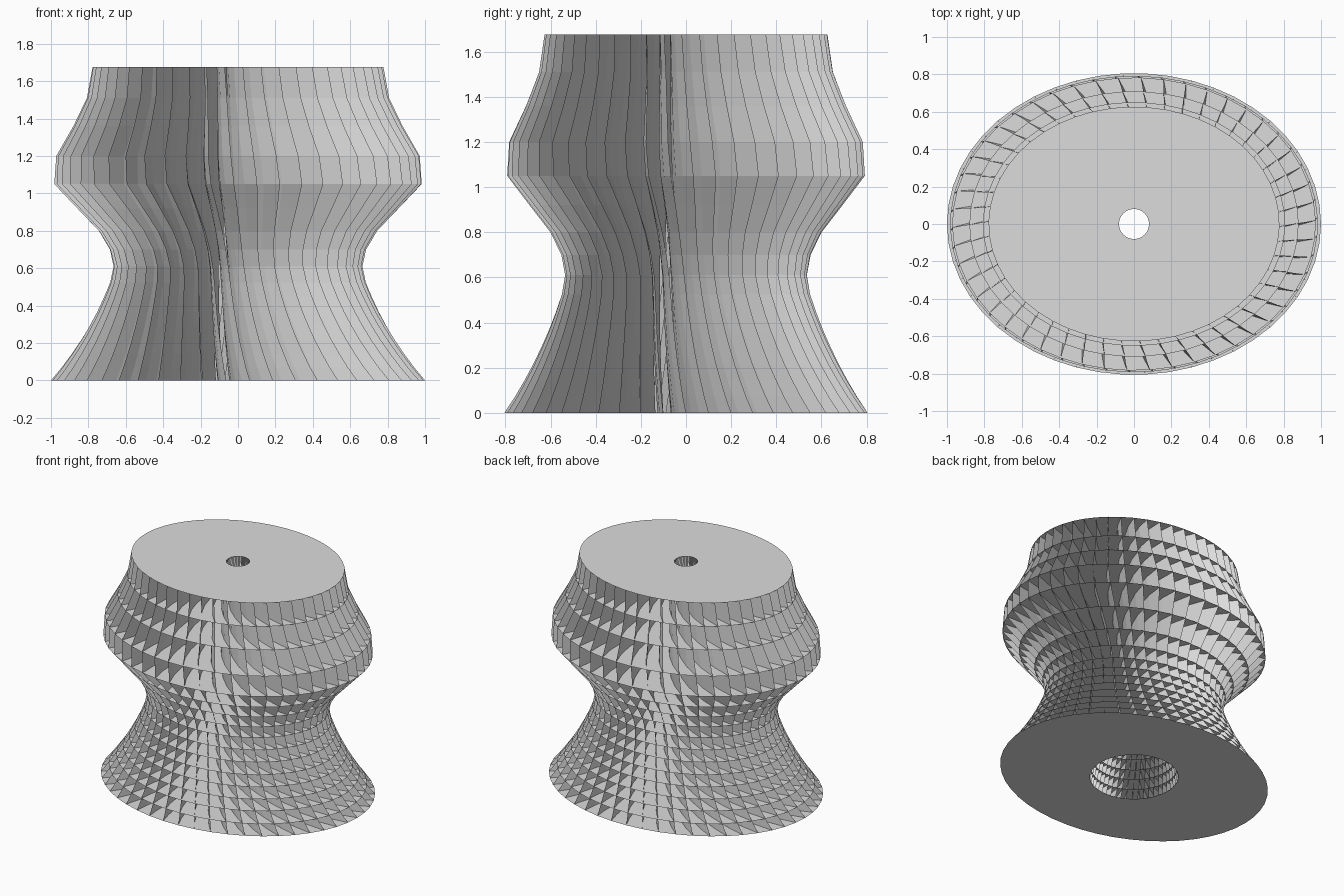
import bpy, bmesh, math

cube = bpy.data.objects.get("Cube")
if cube:
    bpy.data.objects.remove(cube, do_unlink=True)

BLADES = 50
SEGMENTS = 5                          # straight steps along each curved blade
DEPTH_RATIO = 0.806                   # the outer rim is an ellipse
HEIGHT = 1.675
SWEEP = math.radians(12)              # angle each blade sweeps from bore to rim
RIM_TWIST = math.radians(1)           # turn per level at the rim
BORE_TWIST = math.radians(1.5)        # turn per level at the bore

grey = bpy.data.materials.new("plain_grey")
grey.use_nodes = True
colour = (0.72, 0.72, 0.72, 1)
grey.diffuse_color = colour
grey.node_tree.nodes["Principled BSDF"].inputs["Base Color"].default_value = colour

# Height and outer radius of each level: flared foot, waist, belly, straight neck
levels = [(0, 1.0), (.07, .942), (.145, .887), (.215, .84), (.29, .795), (.365, .754),
          (.445, .716), (.525, .683), (.61, .665), (.70, .685), (.80, .745), (.92, .86),
          (1.05, .983), (1.2, .972), (1.36, .88), (1.51, .808), (HEIGHT, .778)]


def rings(bm, n):
    """Rings of one level, from the round bore out to the oval rim."""
    z, radius = levels[n]
    bore = 0.305 + (0.08 - 0.305) * z / HEIGHT
    bore_turn = -SWEEP - BORE_TWIST * n
    rim_turn = -RIM_TWIST * n
    result = []
    for s in range(SEGMENTS + 1):
        t = s / SEGMENTS
        rx = bore + (radius - bore) * t
        ry = bore + (radius * DEPTH_RATIO - bore) * t
        turn = bore_turn + (rim_turn - bore_turn) * t
        angles = [2 * math.pi * i / BLADES + turn for i in range(BLADES)]
        result.append([bm.verts.new((rx * math.cos(a), ry * math.sin(a), z)) for a in angles])
    return result


def finish(bm, name):
    mesh = bpy.data.meshes.new(name)
    bm.to_mesh(mesh)
    bm.free()
    mesh.materials.append(grey)
    bpy.context.collection.objects.link(bpy.data.objects.new(name, mesh))


# Flat oval shelves, one per level, each with a round hole
bm = bmesh.new()
for n in range(len(levels)):
    level = rings(bm, n)
    for inner, outer in zip(level, level[1:]):
        for i in range(BLADES):
            j = (i + 1) % BLADES
            face = bm.faces.new((inner[i], outer[i], outer[j], inner[j]))
            if n == 0:
                face.normal_flip()
finish(bm, "shelves")

# Curved upright blades between the shelves
bm = bmesh.new()
stack = [rings(bm, n) for n in range(len(levels))]
for low, high in zip(stack, stack[1:]):
    for s in range(SEGMENTS):
        for i in range(BLADES):
            bm.faces.new((low[s][i], low[s + 1][i], high[s + 1][i], high[s][i]))
finish(bm, "blades")
